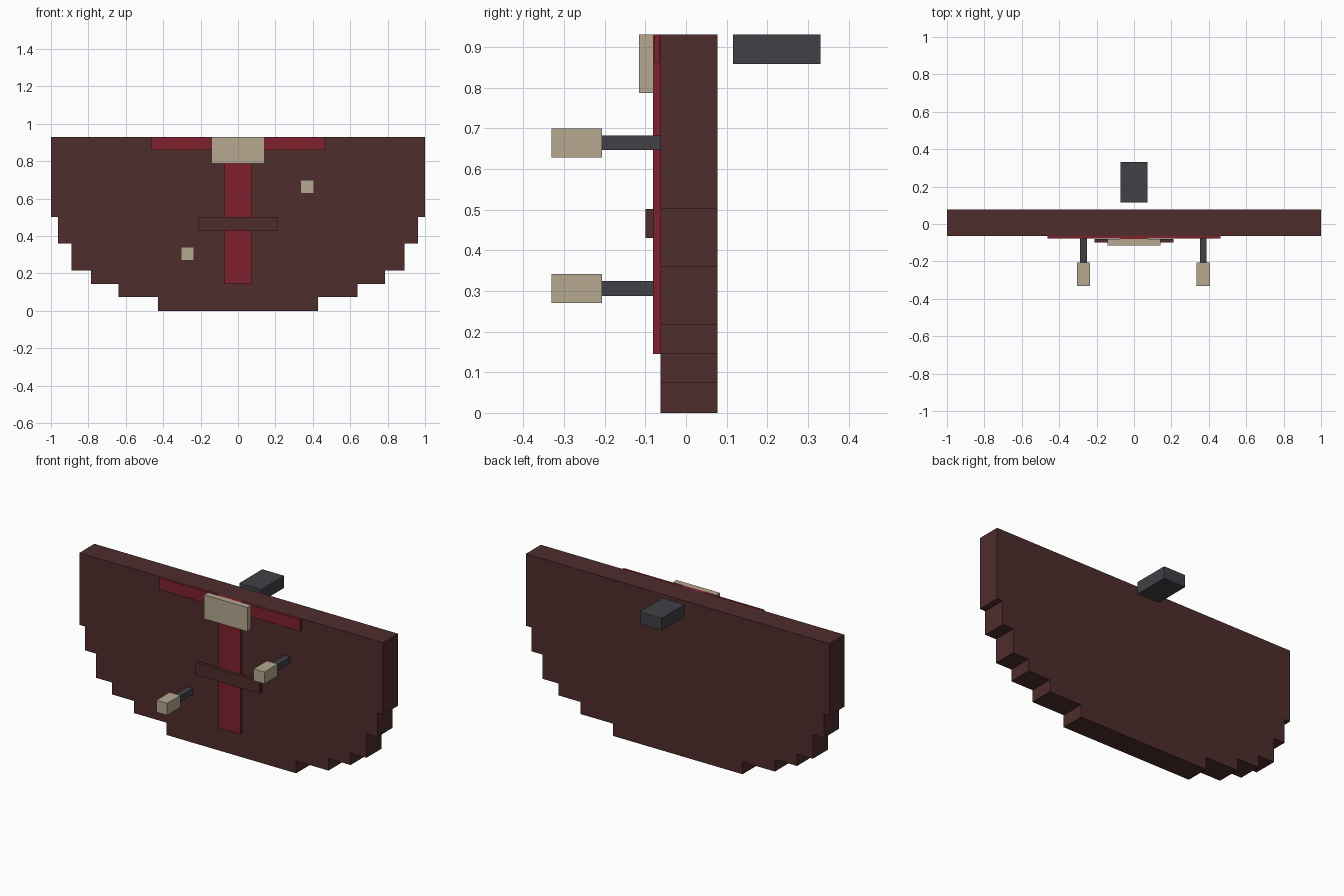
import bpy, bmesh

cube = bpy.data.objects.get("Cube")
if cube:
    bpy.data.objects.remove(cube, do_unlink=True)


def make_material(name, srgb):
    col = [((c / 255 + 0.055) / 1.055) ** 2.4 for c in srgb] + [1.0]
    mat = bpy.data.materials.new(name)
    mat.use_nodes = True
    mat.diffuse_color = col
    bsdf = mat.node_tree.nodes["Principled BSDF"]
    bsdf.inputs["Base Color"].default_value = col
    bsdf.inputs["Roughness"].default_value = 0.9
    return mat


BROWN = make_material("dark_brown", (78, 45, 44))
RED = make_material("deep_red", (128, 33, 45))
BEIGE = make_material("beige", (181, 168, 143))
GREY = make_material("charcoal", (65, 65, 70))


def add_box(bm, xs, ys, zs, open_top):
    """Box from its ranges along each axis, optionally without a lid."""
    verts = bmesh.ops.create_cube(bm, size=1)["verts"]
    for v in verts:
        v.co = [r[1] if c > 0 else r[0] for c, r in zip(v.co, (xs, ys, zs))]
    if open_top:
        faces = {f for v in verts for f in v.link_faces}
        lid = [f for f in faces if all(v.co.z == zs[1] for v in f.verts)]
        bmesh.ops.delete(bm, geom=lid, context='FACES_ONLY')


def build(name, mat, boxes, open_top=False):
    bm = bmesh.new()
    for box in boxes:
        add_box(bm, *box, open_top)
    mesh = bpy.data.meshes.new(name)
    bm.to_mesh(mesh)
    bm.free()
    mesh.materials.append(mat)
    obj = bpy.data.objects.new(name, mesh)
    bpy.context.collection.objects.link(obj)
    return obj


TOP = 0.93

# Stepped body: open trays stacked from narrow to wide
levels = [0, 0.073, 0.145, 0.216, 0.36, 0.502, TOP]
halves = [0.427, 0.64, 0.785, 0.89, 0.963, 1.0]
build("stepped_body", BROWN,
      [((-h, h), (-0.063, 0.078), (lo, hi))
       for h, lo, hi in zip(halves, levels, levels[1:])], open_top=True)

# Red bands on the front
build("vertical_band", RED,
      [((-0.072, 0.072), (-0.081, -0.062), (0.145, TOP))], open_top=True)
build("top_band", RED,
      [((-0.463, 0.463), (-0.077, -0.065), (0.86, TOP))], open_top=True)

# Plates across the vertical band
build("top_plate", BEIGE,
      [((-0.143, 0.143), (-0.115, -0.08), (0.787, TOP))], open_top=True)
build("cross_bar", BROWN,
      [((-0.212, 0.212), (-0.099, -0.079), (0.43, 0.502))])

# Two pegs: thin rod and square handle
for side, x, z in (("right", -0.27, 0.306), ("left", 0.37, 0.664)):
    for part, mat, r, ys in (("rod", GREY, 0.018, (-0.206, -0.063)),
                             ("handle", BEIGE, 0.0355, (-0.331, -0.206))):
        build(f"{side}_peg_{part}", mat,
              [((x - r, x + r), ys, (z - r, z + r))])

# Open tray behind the body
build("rear_tray", GREY,
      [((-0.072, 0.072), (0.116, 0.331), (0.858, TOP))], open_top=True)
